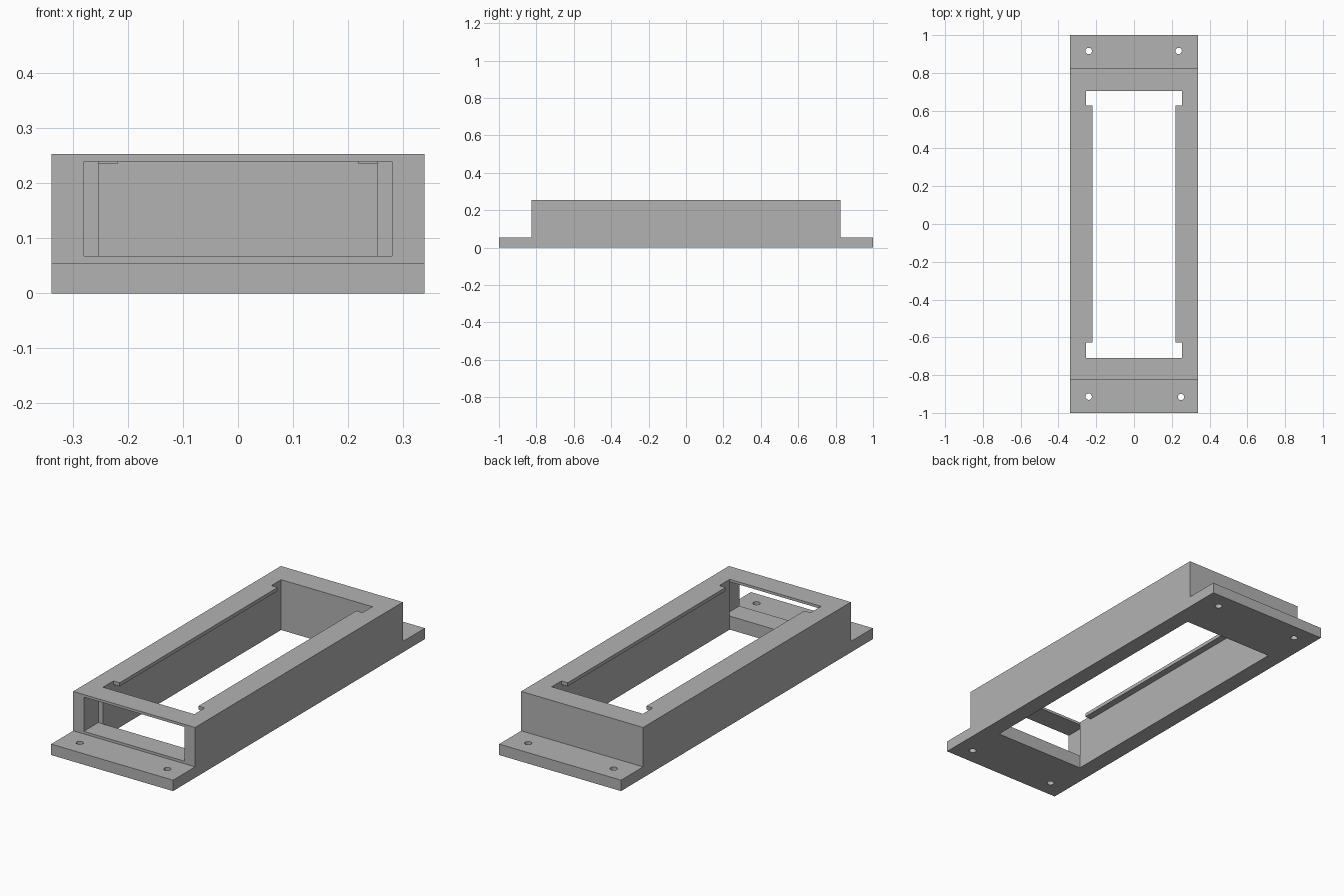
import bpy
import bmesh
from mathutils import Matrix, Vector

cube = bpy.data.objects.get("Cube")
if cube:
    bpy.data.objects.remove(cube, do_unlink=True)

GREY = (0.45, 0.45, 0.45, 1)
material = bpy.data.materials.new("plain grey")
material.use_nodes = True
material.diffuse_color = GREY
material.node_tree.nodes["Principled BSDF"].inputs["Base Color"].default_value = GREY

WIDTH, LENGTH, HEIGHT = 0.339, 1.0, 0.253   # half width, half length, full height
BODY_Y, FLANGE_Z = 0.825, 0.055
CAVITY_X, FRONT_Y, BACK_Y = 0.254, -0.71, 0.705
LIP_X, LIP_Y, LIP_Z = 0.219, 0.627, 0.235


def add_object(name, bm):
    bmesh.ops.recalc_face_normals(bm, faces=bm.faces)
    mesh = bpy.data.meshes.new(name)
    bm.to_mesh(mesh)
    bm.free()
    mesh.materials.append(material)
    obj = bpy.data.objects.new(name, mesh)
    bpy.context.collection.objects.link(obj)
    return obj


def prism(name, points, direction):
    """Extrude a closed outline along a direction."""
    bm = bmesh.new()
    face = bm.faces.new([bm.verts.new(p) for p in points])
    result = bmesh.ops.extrude_face_region(bm, geom=[face], use_keep_orig=True)
    moved = [v for v in result["geom"] if isinstance(v, bmesh.types.BMVert)]
    bmesh.ops.translate(bm, verts=moved, vec=Vector(direction))
    return add_object(name, bm)


def box(name, x, y, z):
    outline = [(x[0], y[0], z[0]), (x[1], y[0], z[0]), (x[1], y[1], z[0]), (x[0], y[1], z[0])]
    return prism(name, outline, (0, 0, z[1] - z[0]))


def cut(target, cutter):
    cutter.hide_render = True
    modifier = target.modifiers.new(cutter.name, "BOOLEAN")
    modifier.operation = "DIFFERENCE"
    modifier.solver = "EXACT"
    modifier.object = cutter
    bpy.context.view_layer.objects.active = target
    bpy.ops.object.modifier_apply(modifier=modifier.name)
    bpy.data.objects.remove(cutter, do_unlink=True)


# Raised body with a mounting flange at each end, from its side profile
half = [(LENGTH, 0), (LENGTH, FLANGE_Z), (BODY_Y, FLANGE_Z), (BODY_Y, HEIGHT)]
profile = half + [(-y, z) for y, z in reversed(half)]
frame = prism("mounting_frame", [(-WIDTH, y, z) for y, z in profile], (2 * WIDTH, 0, 0))

# Main cavity, open at the bottom
cut(frame, box("cavity_cutter", (-CAVITY_X, CAVITY_X), (FRONT_Y, BACK_Y), (-0.1, LIP_Z)))

# Top opening, narrowed by a thin lip along each side
right = [(CAVITY_X, FRONT_Y), (CAVITY_X, -LIP_Y), (LIP_X, -LIP_Y),
         (LIP_X, LIP_Y), (CAVITY_X, LIP_Y), (CAVITY_X, BACK_Y)]
opening = right + [(-x, y) for x, y in reversed(right)]
cut(frame, prism("opening_cutter", [(x, y, 0.15) for x, y in opening], (0, 0, 0.2)))

# Wide slot through the front wall
cut(frame, box("slot_cutter", (-0.28, 0.28), (-0.9, FRONT_Y), (0.068, 0.24)))

# Screw holes in the flanges
for x, y in ((-0.24, 0.916), (0.236, 0.916), (-0.24, -0.914), (0.249, -0.916)):
    bm = bmesh.new()
    bmesh.ops.create_cone(bm, cap_ends=True, segments=24, radius1=0.017, radius2=0.017,
                          depth=0.3, matrix=Matrix.Translation((x, y, 0)))
    cut(frame, add_object("screw_hole_cutter", bm))

# Smooth the hole walls and keep every other edge sharp
bpy.ops.object.select_all(action="DESELECT")
frame.select_set(True)
bpy.context.view_layer.objects.active = frame
bpy.ops.object.shade_smooth_by_angle()
